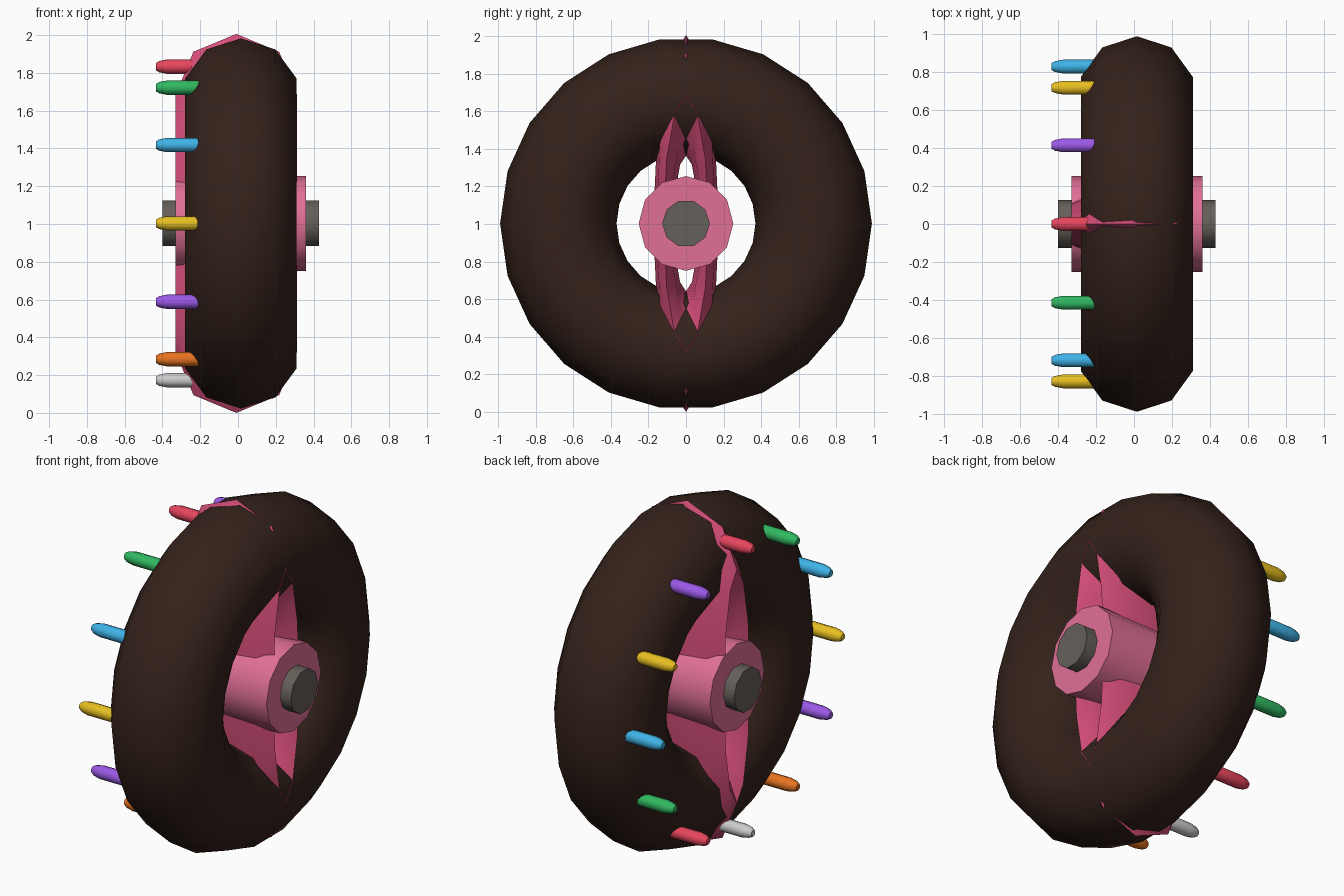
import bpy, bmesh
from math import sin, cos, pi, radians

if "Cube" in bpy.data.objects:
    bpy.data.objects.remove(bpy.data.objects["Cube"])

CZ = 1.003  # height of the wheel axis


def material(name, rgb):
    m = bpy.data.materials.new(name)
    m.diffuse_color = (*rgb, 1)
    m.use_nodes = True
    m.node_tree.nodes["Principled BSDF"].inputs["Base Color"].default_value = m.diffuse_color
    return m


def ring(x, radius, minor, sides):
    # polygon cross-section of a tube, as (x, distance from axis)
    return [(x + minor * sin(2 * pi * i / sides), radius + minor * cos(2 * pi * i / sides))
            for i in range(sides)]


def lathe(name, profile, sides, mat, closed=False, start=0, scale_y=1, centre=(0, CZ), angle=40):
    # revolve (x, r) points around the x axis; open profiles get end caps
    bm = bmesh.new()
    loops = []
    for x, r in profile:
        loops.append([bm.verts.new((x, centre[0] + scale_y * r * sin(start + 2 * pi * k / sides),
                                    centre[1] + r * cos(start + 2 * pi * k / sides)))
                      for k in range(sides)])
    n = len(loops)
    for i in range(n if closed else n - 1):
        a, b = loops[i], loops[(i + 1) % n]
        for k in range(sides):
            j = (k + 1) % sides
            bm.faces.new((a[k], a[j], b[j], b[k]))
    if not closed:
        bm.faces.new(loops[0])
        bm.faces.new(loops[-1])
    bmesh.ops.recalc_face_normals(bm, faces=bm.faces[:])
    me = bpy.data.meshes.new(name)
    bm.to_mesh(me)
    bm.free()
    ob = bpy.data.objects.new(name, me)
    bpy.context.collection.objects.link(ob)
    me.materials.append(mat)
    bpy.ops.object.select_all(action='DESELECT')
    ob.select_set(True)
    bpy.context.view_layer.objects.active = ob
    bpy.ops.object.shade_smooth_by_angle(angle=radians(angle))
    return ob


rubber = material("dark_rubber", (0.035, 0.016, 0.011))
pink = material("pink", (0.75, 0.16, 0.31))
deep_pink = material("deep_pink", (0.66, 0.075, 0.19))
steel = material("warm_grey", (0.13, 0.115, 0.10))

# tyre
lathe("tyre", ring(0.015, 0.68, 0.31, 10), 22, rubber, closed=True, start=pi / 2, angle=60)

# spokes: a narrow ring squeezed sideways
lathe("spokes", ring(-0.009, 0.682, 0.321, 8), 12, deep_pink, closed=True, scale_y=0.175, angle=60)

# hub and axle
lathe("hub", [(-0.33, 0.252), (0.36, 0.252)], 12, pink)
lathe("axle", [(-0.40, 0.127), (0.43, 0.127)], 10, steel, start=pi / 2)

# twelve coloured pegs on the left face, from the top towards the front
palette = {
    "red": (0.80, 0.06, 0.11), "green": (0.03, 0.48, 0.12), "blue": (0.05, 0.45, 0.80),
    "yellow": (0.80, 0.52, 0.015), "purple": (0.33, 0.10, 0.80), "orange": (0.80, 0.17, 0.015),
    "white": (0.80, 0.80, 0.80)}
mats = {k: material("peg_" + k, v) for k, v in palette.items()}
order = ["red", "green", "blue", "yellow", "purple", "orange", "white",
         "red", "green", "blue", "yellow", "purple"]
peg = [(-0.435, 0.019), (-0.417, 0.030), (-0.375, 0.038), (-0.20, 0.038), (-0.17, 0.03)]
for i, colour in enumerate(order):
    a = i * pi / 6
    lathe(f"peg_{i + 1}", peg, 10, mats[colour],
          centre=(-0.83 * sin(a), CZ + 0.83 * cos(a)), angle=50)
